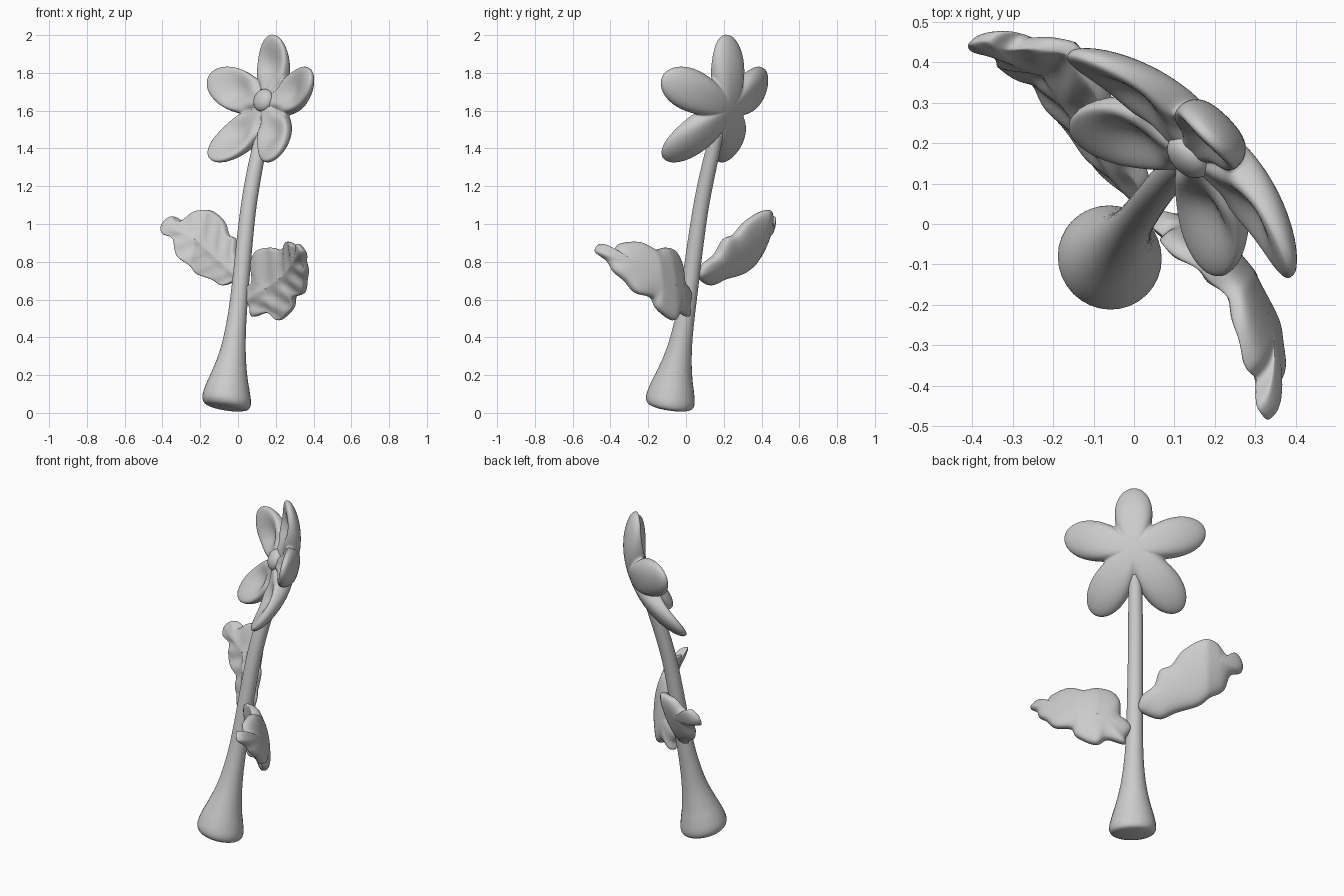
import bpy, bmesh, math
from mathutils import Vector

if "Cube" in bpy.data.objects:
    bpy.data.objects.remove(bpy.data.objects["Cube"])

U = Vector((1, -1, 0)).normalized()   # across the plant
D = Vector((1, 1, 0)).normalized()    # towards the back of the bloom
Z = Vector((0, 0, 1))


def loft(name, rings, cap=True):
    """Skin a list of closed rings, optionally capping both ends."""
    bm = bmesh.new()
    rows = [[bm.verts.new(p) for p in r] for r in rings]
    n = len(rows[0])
    for a, b in zip(rows, rows[1:]):
        for i in range(n):
            j = (i + 1) % n
            bm.faces.new((a[i], a[j], b[j], b[i]))
    if cap:
        bm.faces.new(rows[0])
        bm.faces.new(rows[-1])
    bmesh.ops.remove_doubles(bm, verts=bm.verts, dist=0.0002)
    bmesh.ops.recalc_face_normals(bm, faces=bm.faces)
    for f in bm.faces:
        f.smooth = True
    me = bpy.data.meshes.new(name)
    bm.to_mesh(me)
    bm.free()
    ob = bpy.data.objects.new(name, me)
    bpy.context.collection.objects.link(ob)
    return ob


def spline(pts, steps, closed):
    """Catmull-Rom through tuples of any length."""
    n, out = len(pts), []
    for i in range(n if closed else n - 1):
        ix = [i - 1, i, i + 1, i + 2]
        ix = [k % n if closed else min(max(k, 0), n - 1) for k in ix]
        p = [Vector(pts[k]) for k in ix]
        for s in range(steps):
            t = s / steps
            out.append(0.5 * (2 * p[1] + (p[2] - p[0]) * t
                              + (2 * p[0] - 5 * p[1] + 4 * p[2] - p[3]) * t ** 2
                              + (3 * p[1] - p[0] - 3 * p[2] + p[3]) * t ** 3))
    if not closed:
        out.append(Vector(pts[-1]))
    return out


# Stem: leaning, flared foot (x, y, z, radius)
path = spline([(-.060, -.087, .024, .085), (-.060, -.085, .036, .118), (-.060, -.083, .070, .130),
               (-.055, -.075, .13, .118), (-.045, -.062, .20, .097), (-.030, -.042, .30, .073),
               (-.015, -.020, .42, .057), (.005, .010, .60, .047), (.045, .065, 1.0, .042),
               (.073, .100, 1.2, .041), (.112, .145, 1.4, .038), (.135, .168, 1.49, .032)], 4, False)
rings = []
for k, p in enumerate(path):
    a, b = path[max(k - 2, 0)], path[min(k + 2, len(path) - 1)]
    tan = (b - a).to_3d().normalized()
    if k < 14:                                     # steady lean through the foot
        tan = Vector((.14, .15, 1)).normalized()
    other = tan.cross(U).normalized()
    rings.append([p.to_3d() + p[3] * (math.cos(q) * U + math.sin(q) * other)
                  for q in (2 * math.pi * i / 32 for i in range(32))])
loft("stem", rings)

# Bloom: five dished petals in one cupped star, tilted back
TILT = math.radians(18)
V = Z * math.cos(TILT) + D * math.sin(TILT)
N = D * math.cos(TILT) - Z * math.sin(TILT)
C = Vector((.165, .197, 1.625))
K, SEG = 18, 160
rings = []
for k in range(2 * K + 1):
    phi = math.pi * k / (2 * K)
    s, h = math.sin(phi), math.cos(phi)
    ring = []
    for i in range(SEG):
        th = 2 * math.pi * i / SEG
        w = math.sqrt(math.cos(2.5 * (th - math.pi / 2)) ** 2 + .02) / 1.01
        reach = .222 if abs(th - math.pi / 2) < math.pi / 5 else .262
        rho = s * (.145 + reach * w ** 1.08)
        depth = -.10 * (rho / .40) ** 2
        if h > 0:
            depth += .066 * max(0, 1 - s ** 3) ** .55
        else:
            dish = math.exp(-((rho - .22) / .09) ** 2) * w ** 2
            crease = math.exp(-((rho - .11) / .05) ** 2) * (1 - w) ** 2
            depth += -.055 * abs(h) ** .6 + .045 * dish * abs(h) ** .7 + .03 * crease
        ring.append(C + rho * (math.cos(th) * U + math.sin(th) * V) + depth * N)
    rings.append(ring)
loft("petals", rings)

# Button in the middle of the bloom
rings = []
for k in range(17):
    a = math.pi * k / 16
    rings.append([C + V * .015 - N * (.05 + .04 * math.cos(a)) + .062 * math.sin(a) *
                  (math.cos(q) * U + math.sin(q) * V)
                  for q in (2 * math.pi * i / 24 for i in range(24))])
loft("flower_centre", rings)


def leaf(name, outline, a, b, lean):
    """Puffy lobed leaf; outline in (u, z), midrib a-b, lean gives depth."""
    edge = spline(outline, 6, True)
    a, b = Vector(a), Vector(b)
    ax = (b - a).normalized()
    perp = Vector((-ax.y, ax.x))
    rings = []
    for k in range(29):
        phi = math.pi * k / 28
        s, h = math.sin(phi), math.cos(phi)
        ring = []
        for e in edge:
            t = min(max((e - a).dot(ax) / (b - a).length, 0), 1)
            c = a.lerp(b, t)
            p = c + (e - c) * s
            d = lean(p.x, p.y)
            if h > 0:
                d += .055 * h ** .65
            else:                                  # veined front
                m, v = (p - a).dot(ax), (p - a).dot(perp)
                vein = .006 * math.cos(52 * (m - .7 * abs(v))) * min(1, abs(v) / .05)
                rib = .008 * math.exp(-(v / .02) ** 2)
                d += -.028 * abs(h) ** .5 + (vein - rib + .006) * min(1, abs(h) * 1.5)
            ring.append(p.x * U + d * D + p.y * Z)
        rings.append(ring)
    loft(name, rings, cap=False)


# Lower leaf, its upper tip curling forward
leaf("lower_leaf",
     [(.01, .62), (.04, .67), (.07, .70), (.075, .80), (.12, .86), (.20, .875), (.28, .865), (.36, .905),
      (.45, .895), (.49, .86), (.54, .895), (.58, .855), (.54, .805), (.525, .75), (.48, .70),
      (.43, .635), (.34, .61), (.31, .55), (.205, .49), (.14, .53), (.05, .51), (.04, .56)],
     (.15, .65), (.43, .79),
     lambda u, z: (.10 - .15 * (z - .5) - .25 * max(0, .2 - u)
                   - .5 * max(0, u - .3) * max(0, z - .5) / .35))

# Upper leaf, leaning back with the tip curling forward
leaf("upper_leaf",
     [(-.03, .73), (-.07, .70), (-.15, .675), (-.235, .705), (-.36, .735), (-.435, .785), (-.50, .835),
      (-.535, .92), (-.59, .95), (-.605, .995), (-.575, 1.04), (-.525, 1.015), (-.47, 1.068),
      (-.385, 1.068), (-.28, 1.015), (-.22, .945), (-.155, .92), (-.12, .84), (-.05, .79)],
     (-.17, .79), (-.48, .95),
     lambda u, z: .045 + .38 * (z - .7) - .65 * max(0, -u - .42))
